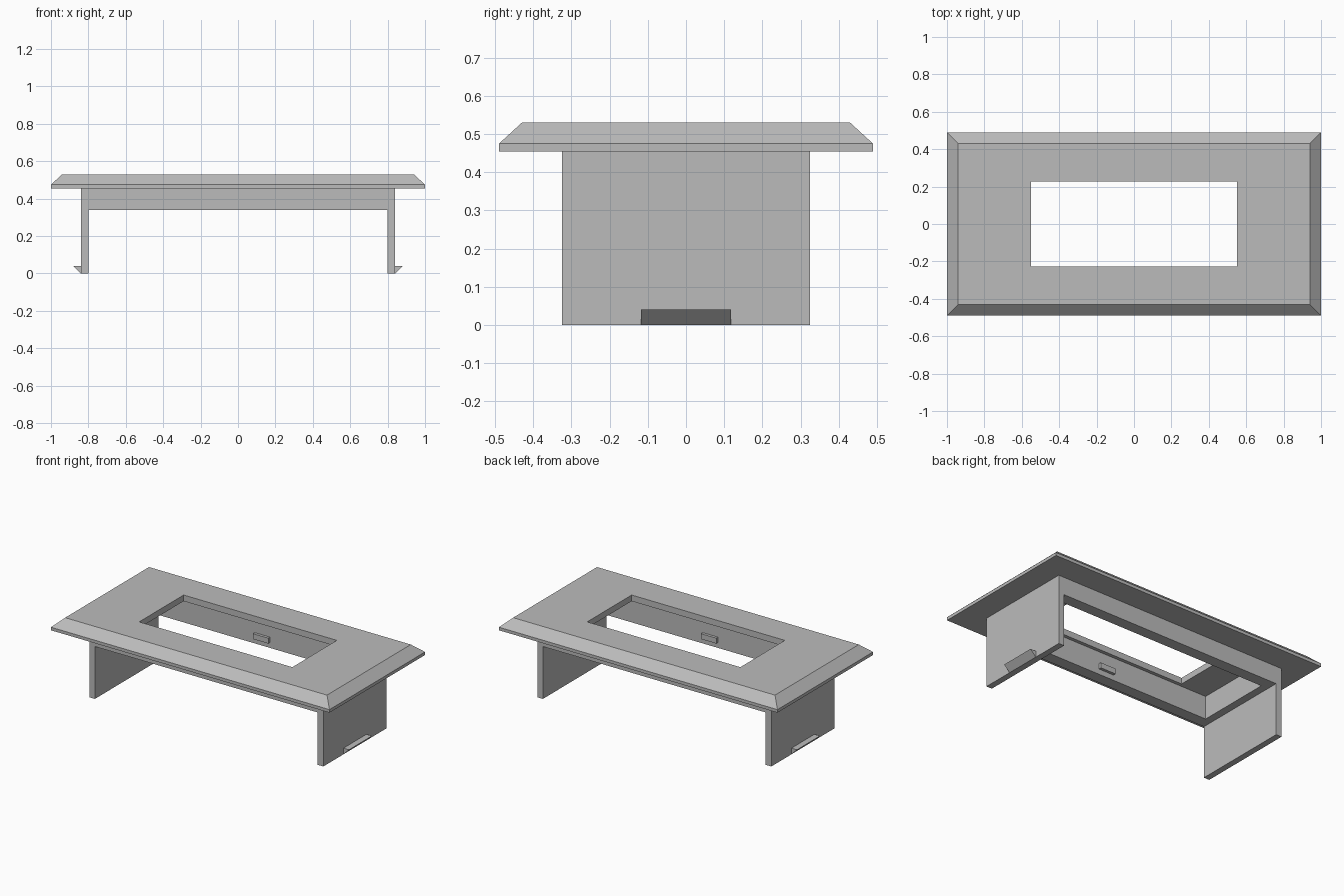
import bpy
import bmesh

cube = bpy.data.objects.get("Cube")
if cube:
    bpy.data.objects.remove(cube, do_unlink=True)

grey = bpy.data.materials.new("plain_grey")
grey.use_nodes = True
COLOUR = (0.5, 0.5, 0.5, 1)
grey.diffuse_color = COLOUR
grey.node_tree.nodes["Principled BSDF"].inputs["Base Color"].default_value = COLOUR


def finish(name, bm):
    bmesh.ops.recalc_face_normals(bm, faces=bm.faces)
    mesh = bpy.data.meshes.new(name)
    bm.to_mesh(mesh)
    bm.free()
    mesh.materials.append(grey)
    obj = bpy.data.objects.new(name, mesh)
    bpy.context.collection.objects.link(obj)
    return obj


def rect_ring(name, profile):
    """Sweep a closed profile of (half width, half depth, height) round a rectangle."""
    bm = bmesh.new()
    corners = [(-1, -1), (1, -1), (1, 1), (-1, 1)]
    loops = [[bm.verts.new((sx * w, sy * d, z)) for sx, sy in corners]
             for w, d, z in profile]
    for i, a in enumerate(loops):
        b = loops[(i + 1) % len(loops)]
        for j in range(4):
            k = (j + 1) % 4
            bm.faces.new((a[j], a[k], b[k], b[j]))
    return finish(name, bm)


def box(name, lo, hi):
    bm = bmesh.new()
    bmesh.ops.create_cube(bm, size=1)
    for v in bm.verts:
        v.co = [hi[i] if v.co[i] > 0 else lo[i] for i in range(3)]
    return finish(name, bm)


def wedge(name, side):
    """Triangular snap clip with a flat top, on the outside of a leg."""
    bm = bmesh.new()
    ends = [[bm.verts.new((side * x, y, z)) for x, z in ((0.84, 0), (0.88, 0.04), (0.84, 0.04))]
            for y in (-0.118, 0.118)]
    bm.faces.new(ends[0])
    bm.faces.new(ends[1])
    for j in range(3):
        k = (j + 1) % 3
        bm.faces.new((ends[0][j], ends[0][k], ends[1][k], ends[1][j]))
    return finish(name, bm)


# Bevelled cover plate with a window and a recessed underside
rect_ring("cover_plate", [
    (1, 0.49, 0.455), (1, 0.49, 0.475), (0.94, 0.43, 0.53), (0.55, 0.228, 0.53),
    (0.55, 0.228, 0.49), (0.75, 0.25, 0.49), (0.75, 0.25, 0.455)])

# Rectangular frame below the plate
rect_ring("lower_frame", [
    (0.8, 0.325, 0.34), (0.8, 0.325, 0.455), (0.75, 0.25, 0.455), (0.75, 0.25, 0.34)])

# Legs with outer clips, and small pegs inside the frame
for side, label in ((1, "left"), (-1, "right")):
    xs = sorted((side * 0.8, side * 0.84))
    box(label + "_leg", (xs[0], -0.325, 0), (xs[1], 0.325, 0.455))
    wedge(label + "_clip", side)
for side, label in ((-1, "front"), (1, "back")):
    ys = sorted((side * 0.232, side * 0.25))
    box(label + "_peg", (-0.055, ys[0], 0.375), (0.055, ys[1], 0.41))
